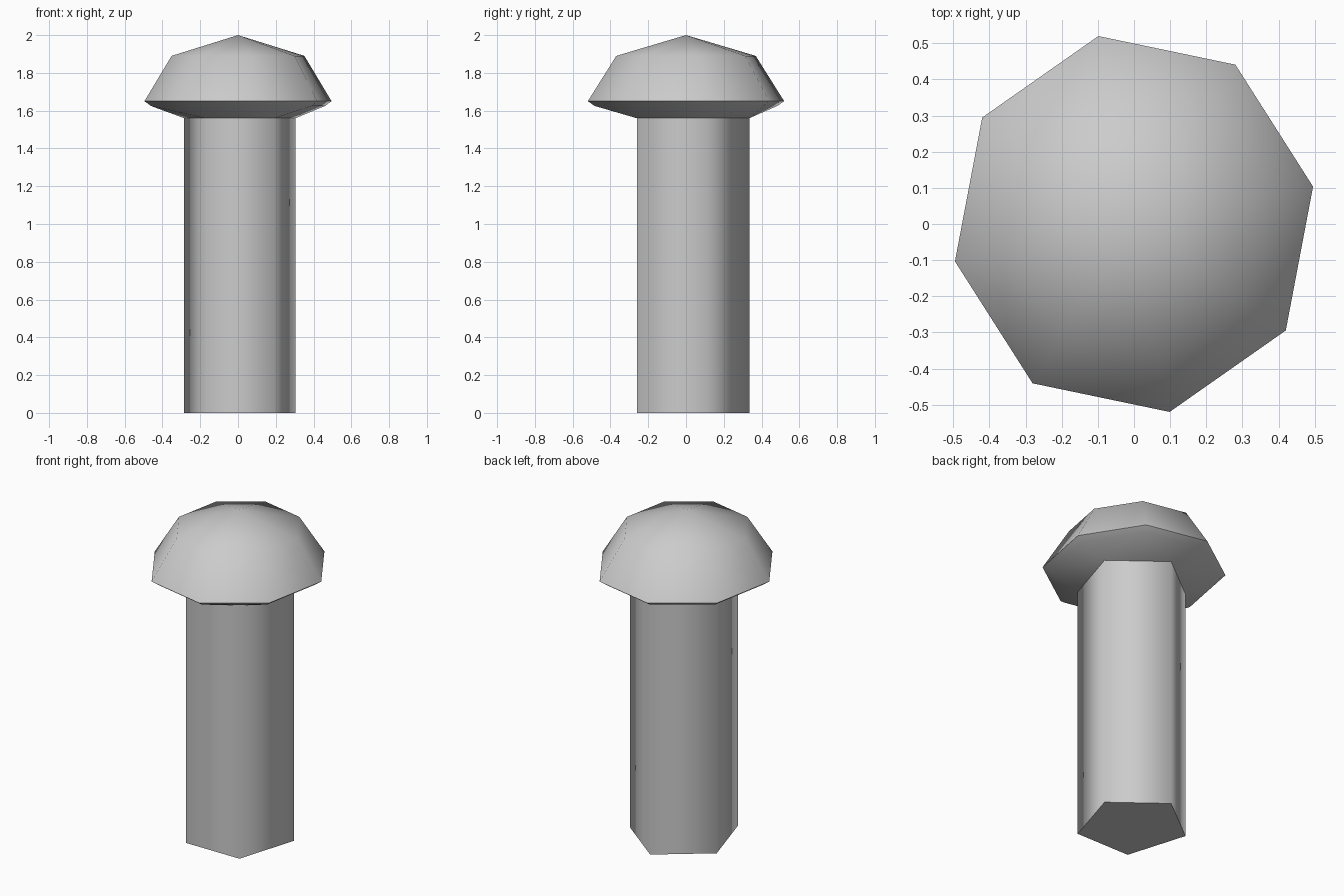
import bpy, bmesh
from math import cos, sin, pi, radians

cube = bpy.data.objects.get("Cube")
if cube:
    bpy.data.objects.remove(cube, do_unlink=True)

grey = bpy.data.materials.new("plain grey")
grey.use_nodes = True
grey.diffuse_color = (0.6, 0.6, 0.6, 1)
grey.node_tree.nodes["Principled BSDF"].inputs["Base Color"].default_value = (0.6, 0.6, 0.6, 1)


def ring(bm, sides, start, rx, ry, z, cx=0, cy=0):
    """Closed loop of edges around an oval; returns its vertices."""
    angles = [radians(start) + 2 * pi * i / sides for i in range(sides)]
    verts = [bm.verts.new((cx + rx * cos(a), cy + ry * sin(a), z)) for a in angles]
    for i in range(sides):
        bm.edges.new((verts[i - 1], verts[i]))
    return verts


def bridge(bm, a, b):
    """Skin two loops together."""
    loops = set(a) | set(b)
    edges = [e for e in bm.edges if set(e.verts) <= set(a) or set(e.verts) <= set(b)]
    if len(a) == len(b):
        for i in range(len(a)):
            bm.faces.new((a[i - 1], a[i], b[i], b[i - 1]))
    else:
        bmesh.ops.bridge_loops(bm, edges=edges)


def finish(bm, name):
    bmesh.ops.recalc_face_normals(bm, faces=bm.faces)
    mesh = bpy.data.meshes.new(name)
    bm.to_mesh(mesh)
    bm.free()
    mesh.materials.append(grey)
    obj = bpy.data.objects.new(name, mesh)
    bpy.context.collection.objects.link(obj)
    bpy.ops.object.select_all(action='DESELECT')
    obj.select_set(True)
    bpy.context.view_layer.objects.active = obj
    bpy.ops.object.shade_smooth_by_angle(angle=radians(80))


STEM = dict(sides=5, start=90, rx=0.31, ry=0.329, cx=0.01, cy=0.006)
NECK = 1.56

# Five-sided stem
bm = bmesh.new()
foot = ring(bm, z=0, **STEM)
neck = ring(bm, z=NECK, **STEM)
bridge(bm, foot, neck)
bm.faces.new(foot)
finish(bm, "stem")

# Eight-sided domed cap with a shallow underside meeting the stem
bm = bmesh.new()
profile = [(0.93, 1.625), (1, 1.65), (0.71, 1.89)]
loops = [ring(bm, 8, 11.25, 0.505 * s, 0.53 * s, z) for s, z in profile]
for lower, upper in zip(loops, loops[1:]):
    bridge(bm, lower, upper)
apex = bm.verts.new((0, 0, 2))
top = loops[-1]
for i in range(len(top)):
    bm.faces.new((top[i - 1], top[i], apex))
bridge(bm, loops[0], ring(bm, z=NECK, **STEM))
finish(bm, "cap")
